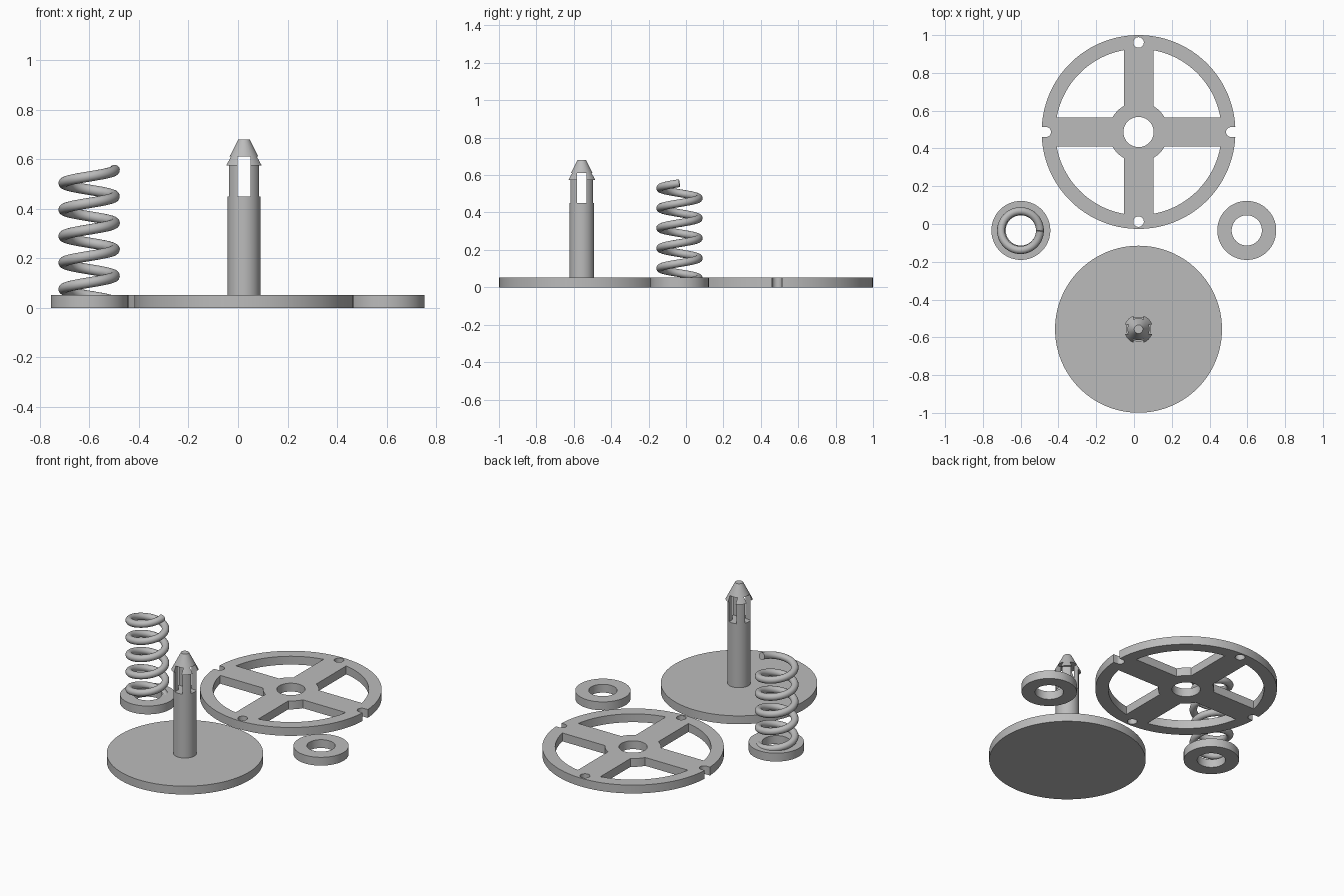
import bpy
import bmesh
from math import pi, sin, cos, asin, radians
from mathutils import Matrix

cube = bpy.data.objects.get("Cube")
if cube:
    bpy.data.objects.remove(cube)

THICK = 0.052
grey = bpy.data.materials.new("light_grey")
grey.use_nodes = True
grey.diffuse_color = (0.5, 0.5, 0.5, 1)
grey.node_tree.nodes["Principled BSDF"].inputs["Base Color"].default_value = (0.5, 0.5, 0.5, 1)


def link(name, data, loc=(0, 0, 0)):
    obj = bpy.data.objects.new(name, data)
    obj.location = loc
    bpy.context.collection.objects.link(obj)
    return obj


def bake(obj):
    """Replace an object by its evaluated, welded mesh."""
    deps = bpy.context.evaluated_depsgraph_get()
    deps.update()
    mesh = bpy.data.meshes.new_from_object(obj.evaluated_get(deps))
    name, loc = obj.name, obj.location.copy()
    bpy.data.objects.remove(obj)
    bm = bmesh.new()
    bm.from_mesh(mesh)
    bmesh.ops.remove_doubles(bm, verts=bm.verts, dist=0.0001)
    bmesh.ops.recalc_face_normals(bm, faces=bm.faces)
    bm.to_mesh(mesh)
    bm.free()
    mesh.materials.clear()
    mesh.materials.append(grey)
    new = link(name, mesh, loc)
    new.name = name
    bpy.ops.object.select_all(action="DESELECT")
    new.select_set(True)
    bpy.context.view_layer.objects.active = new
    bpy.ops.object.shade_smooth_by_angle(angle=radians(35))
    return new


def arc(r, start, end, n, cx=0, cy=0):
    return [(cx + r * cos(start + (end - start) * i / n),
             cy + r * sin(start + (end - start) * i / n)) for i in range(n + 1)]


def circle(r, cx=0, cy=0, n=96):
    return arc(r, 0, 2 * pi, n, cx, cy)[:-1]


def turned(points, angle):
    return [(x * cos(angle) - y * sin(angle), x * sin(angle) + y * cos(angle))
            for x, y in points]


def plate(name, outlines, x, y, z=0, height=THICK):
    """Flat prism from an outer outline and any hole outlines."""
    curve = bpy.data.curves.new(name, "CURVE")
    curve.dimensions = "2D"
    curve.fill_mode = "BOTH"
    curve.extrude = height / 2
    for points in outlines:
        spline = curve.splines.new("POLY")
        spline.points.add(len(points) - 1)
        for p, (px, py) in zip(spline.points, points):
            p.co = (px, py, 0, 1)
        spline.use_cyclic_u = True
    return bake(link(name, curve, (x, y, z + height / 2)))


# Spoked wheel: notched rim, four windows, centre bore and two pin holes
RIM, SLOT, SPOKE, INNER, HUB = 0.513, 0.026, 0.078, 0.44, 0.158
a = asin(SLOT / RIM)
half = arc(SLOT, -pi / 2, -3 * pi / 2, 16, 0.489) + arc(RIM, a, pi - a, 72)
o, h = asin(SPOKE / INNER), asin(SPOKE / HUB)
window = arc(INNER, o, pi / 2 - o, 32) + arc(HUB, pi / 2 - h, h, 10)
outlines = [half + turned(half, pi), circle(0.08, n=64)]
outlines += [turned(window, k * pi / 2) for k in range(4)]
outlines += [circle(0.028, 0, s * 0.474, 32) for s in (-1, 1)]
plate("spoked_wheel", outlines, 0.024, 0.487)

# Two washers
for side, x in (("right", -0.599), ("left", 0.597)):
    plate(side + "_washer", [circle(0.156), circle(0.08, n=64)], x, -0.034)

# Base disc
PIN = (0.024, -0.557)
plate("base_disc", [circle(0.442, n=128)], *PIN)

# Snap pin: turned profile with a barbed tip, split by a cross-shaped slot
profile = [(0, 0.02), (0.066, 0.02), (0.066, 0.575), (0.076, 0.575),
           (0.023, 0.68), (0, 0.68)]
bm = bmesh.new()
verts = [bm.verts.new((r, 0, z)) for r, z in profile]
edges = [bm.edges.new(pair) for pair in zip(verts, verts[1:])]
bmesh.ops.spin(bm, geom=verts + edges, cent=(0, 0, 0), axis=(0, 0, 1),
               angle=2 * pi, steps=64)
bmesh.ops.remove_doubles(bm, verts=bm.verts, dist=0.0001)
bmesh.ops.recalc_face_normals(bm, faces=bm.faces)
mesh = bpy.data.meshes.new("snap_pin")
bm.to_mesh(mesh)
bm.free()
pin = link("snap_pin", mesh, (*PIN, 0))

W, L = 0.026, 0.12
arm = [(L, -W), (L, W), (W, W)]
cross = sum((turned(arm, k * pi / 2) for k in range(4)), [])
cutter = plate("slot_cutter", [cross], *PIN, z=0.45, height=0.16)
cutter.hide_render = True
cut = pin.modifiers.new("slots", "BOOLEAN")
cut.operation = "DIFFERENCE"
cut.solver = "EXACT"
cut.object = cutter
bake(pin)
bpy.data.objects.remove(cutter)

# Coil spring standing on the right washer
TURNS, STEPS = 5, 48
curve = bpy.data.curves.new("coil_spring", "CURVE")
curve.dimensions = "3D"
curve.bevel_depth = 0.021
curve.bevel_resolution = 6
curve.use_fill_caps = True
spline = curve.splines.new("POLY")
spline.points.add(TURNS * STEPS)
for i, p in enumerate(spline.points):
    t = 2 * pi * i / STEPS
    p.co = (0.103 * cos(t), 0.103 * sin(t), 0.022 + 0.107 * i / STEPS, 1)
bake(link("coil_spring", curve, (-0.601, -0.035, 0)))
